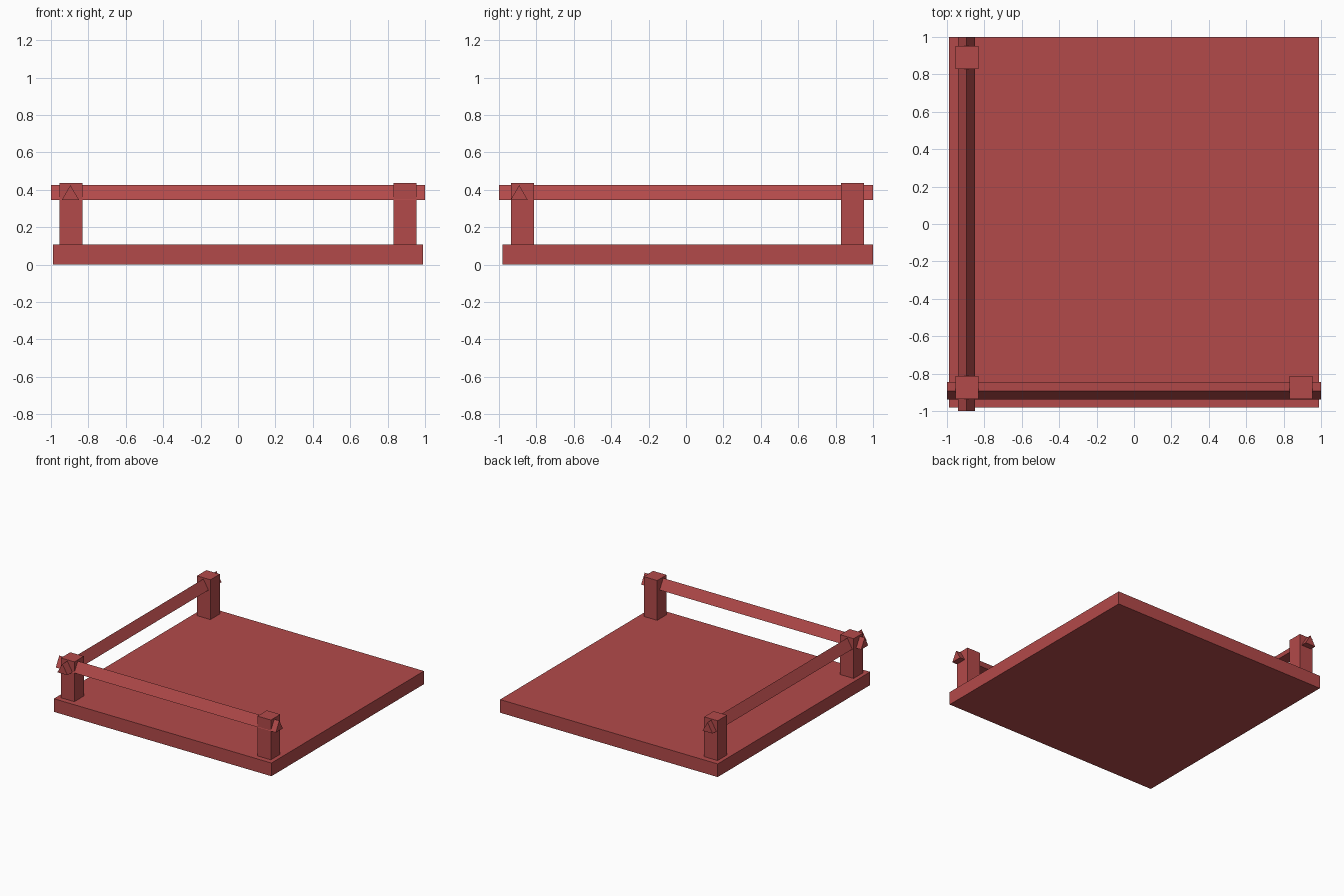
import bpy

if "Cube" in bpy.data.objects:
    bpy.data.objects.remove(bpy.data.objects["Cube"])

red = bpy.data.materials.new("brick red")
red.diffuse_color = (0.45, 0.068, 0.068, 1)
red.use_nodes = True
red.node_tree.nodes["Principled BSDF"].inputs["Base Color"].default_value = red.diffuse_color


def add_mesh(name, verts, faces):
    mesh = bpy.data.meshes.new(name)
    mesh.from_pydata(verts, [], faces)
    mesh.materials.append(red)
    mesh.update()
    obj = bpy.data.objects.new(name, mesh)
    bpy.context.collection.objects.link(obj)
    return obj


def box(name, x0, x1, y0, y1, z0, z1):
    verts = [(x, y, z) for z in (z0, z1)
             for x, y in ((x0, y0), (x1, y0), (x1, y1), (x0, y1))]
    faces = [(3, 2, 1, 0), (4, 5, 6, 7)]
    faces += [(i, (i + 1) % 4, (i + 1) % 4 + 4, i + 4) for i in range(4)]
    return add_mesh(name, verts, faces)


def rail(name, centre, along_x):
    # triangular bar, ridge up, running the full 2 units
    profile = ((-0.046, 0.345), (0.046, 0.345), (0.0, 0.425))
    verts = []
    for t in (-1, 1):
        for off, z in profile:
            verts.append((t, centre + off, z) if along_x
                         else (centre - off, t, z))
    faces = [(2, 1, 0), (3, 4, 5)]
    faces += [(i, (i + 1) % 3, (i + 1) % 3 + 3, i + 3) for i in range(3)]
    return add_mesh(name, verts, faces)


# floor slab
box("floor_slab", -0.988, 0.99, -0.98, 1.0, 0, 0.108)

# corner posts
for name, x, y in (("front_left_post", -0.893, -0.875),
                   ("front_right_post", 0.893, -0.875),
                   ("back_left_post", -0.893, 0.891)):
    box(name, x - 0.061, x + 0.061, y - 0.061, y + 0.061, 0.1, 0.435)

# handrails through the posts
rail("front_rail", -0.892, True)
rail("left_rail", -0.896, False)

# make every face point outwards
import bmesh
for obj in bpy.context.collection.objects:
    bm = bmesh.new()
    bm.from_mesh(obj.data)
    bmesh.ops.recalc_face_normals(bm, faces=bm.faces)
    bm.to_mesh(obj.data)
    bm.free()
